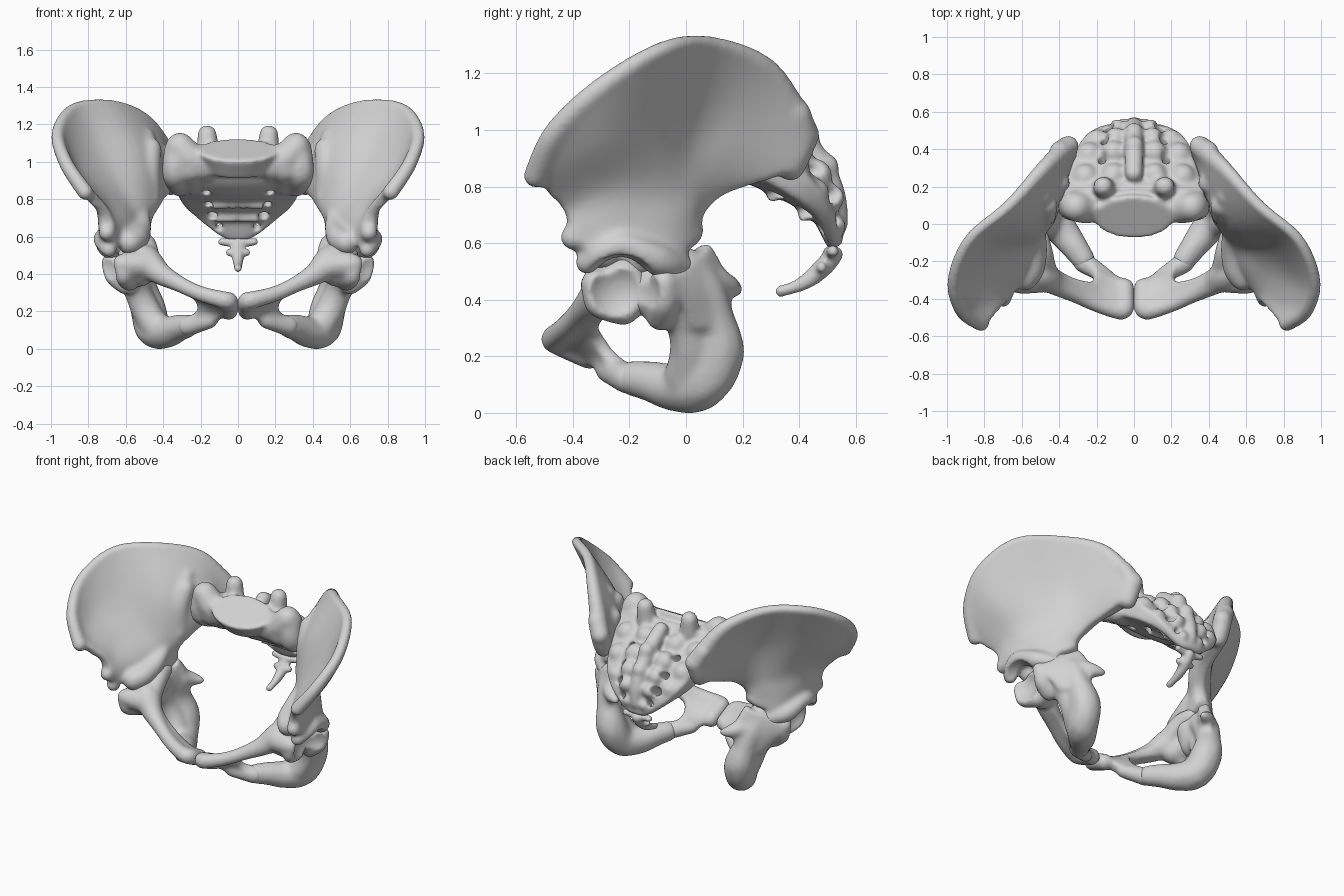
import bpy, bmesh, math
from mathutils import Vector, Matrix

bone = bpy.data.materials.new("bone_grey")
bone.diffuse_color = (0.65, 0.65, 0.65, 1)


def spline(pts, n):
    """Smooth curve through tuples of any length."""
    out = []
    for i in range(len(pts) - 1):
        quad = (pts[max(i - 1, 0)], pts[i], pts[i + 1], pts[min(i + 2, len(pts) - 1)])
        for k in range(n):
            t = k / n
            out.append(tuple(0.5 * (2 * b + (c - a) * t + (2 * a - 5 * b + 4 * c - d) * t * t
                                    + (3 * b - a - 3 * c + d) * t ** 3) for a, b, c, d in zip(*quad)))
    out.append(tuple(pts[-1]))
    return out


def plate(bm, rows):
    """Closed curved plate through a grid of (x, y, z, thickness)."""
    cols = [spline(c, 5) for c in zip(*[spline(r, 5) for r in rows])]
    m, n = len(cols), len(cols[0])
    P = [[Vector(p[:3]) for p in c] for c in cols]
    sides = ([], [])
    for i in range(m):
        for s in sides:
            s.append([])
        for j in range(n):
            du = P[min(i + 1, m - 1)][j] - P[max(i - 1, 0)][j]
            dv = P[i][min(j + 1, n - 1)] - P[i][max(j - 1, 0)]
            off = du.cross(dv).normalized() * cols[i][j][3] / 2
            sides[0][i].append(bm.verts.new(P[i][j] + off))
            sides[1][i].append(bm.verts.new(P[i][j] - off))
    for s in sides:
        for i in range(m - 1):
            for j in range(n - 1):
                bm.faces.new((s[i][j], s[i + 1][j], s[i + 1][j + 1], s[i][j + 1]))
    rim = [(i, 0) for i in range(m)] + [(m - 1, j) for j in range(1, n)]
    rim += [(i, n - 1) for i in range(m - 2, -1, -1)] + [(0, j) for j in range(n - 2, 0, -1)]
    a, b = sides
    for (i, j), (k, l) in zip(rim, rim[1:] + rim[:1]):
        bm.faces.new((a[i][j], a[k][l], b[k][l], b[i][j]))


def chain(bm, *pts, both=False):
    """Rounded limb made of overlapping balls (x, y, z, radius)."""
    for x, y, z, r in (spline(pts, 7) if len(pts) > 1 else pts):
        for s in ((1, -1) if both else (1,)):
            bmesh.ops.create_icosphere(bm, subdivisions=2, radius=r,
                                       matrix=Matrix.Translation((s * x, y, z)))


def add_object(name, bm):
    bmesh.ops.recalc_face_normals(bm, faces=bm.faces)
    me = bpy.data.meshes.new(name)
    bm.to_mesh(me)
    bm.free()
    ob = bpy.data.objects.new(name, me)
    bpy.context.collection.objects.link(ob)
    return ob


def finish(name, bm, cutter=None, mirror=False, smooth=18):
    """Fuse the pieces into one bone, cut hollows, smooth and bake."""
    ob = add_object(name, bm)

    def remesh():
        r = ob.modifiers.new("fuse", 'REMESH')
        r.mode, r.voxel_size = 'VOXEL', 0.01
    remesh()
    if cutter:
        s = ob.modifiers.new("blend", 'SMOOTH')
        s.factor, s.iterations = 0.5, smooth
        b = ob.modifiers.new("hollow", 'BOOLEAN')
        b.operation, b.object, b.solver = 'DIFFERENCE', cutter, 'EXACT'
        remesh()
    s = ob.modifiers.new("soften", 'SMOOTH')
    s.factor, s.iterations = 0.5, 5
    if mirror:
        ob.modifiers.new("mirror", 'MIRROR').use_mirror_merge = False
    bpy.context.view_layer.update()
    me = bpy.data.meshes.new_from_object(ob.evaluated_get(bpy.context.evaluated_depsgraph_get()))
    ob.modifiers.clear()
    ob.data = me
    me.materials.clear()
    me.materials.append(bone)
    for p in me.polygons:
        p.use_smooth = True
        p.material_index = 0
    return ob


# Hip socket cutter
bm = bmesh.new()
bmesh.ops.create_icosphere(bm, subdivisions=4, radius=0.14, matrix=Matrix.Translation((0.75, -0.23, 0.42)))
socket = add_object("socket_cutter", bm)
socket.hide_render = True

# Ilium: flared wing, rows from the socket roof up to the crest, front to back
bm = bmesh.new()
roof = [(.70, -.36, .56, .09), (.66, -.26, .57, .16), (.62, -.18, .57, .2), (.59, -.1, .56, .2),
        (.55, -.03, .57, .16), (.52, .02, .59, .11), (.49, .055, .63, .07)]
low = [(.70, -.41, .64, .08), (.69, -.32, .67, .12), (.66, -.22, .69, .15), (.61, -.12, .69, .16),
       (.55, -.04, .69, .15), (.51, .01, .69, .11), (.475, .045, .70, .06)]
mid = [(.71, -.43, .72, .06), (.74, -.35, .78, .06), (.73, -.24, .82, .07), (.65, -.12, .82, .09),
       (.55, -.03, .81, .13), (.475, .05, .79, .12), (.42, .15, .79, .07)]
high = [(.76, -.49, .79, .06), (.85, -.43, .89, .05), (.87, -.28, .98, .05), (.76, -.11, 1.04, .055),
        (.565, .02, 1.04, .11), (.45, .18, 1.0, .14), (.37, .36, .86, .1)]
crest = [(.82, -.535, .84, .07), (.925, -.465, 1.0, .07), (.97, -.3, 1.165, .07), (.885, -.08, 1.3, .06),
         (.68, .1, 1.32, .06), (.49, .30, 1.22, .08), (.35, .42, .99, .12)]
plate(bm, [roof, low, mid, high, crest])
chain(bm, *[tuple(.94 * c + .06 * h for c, h in zip(p[:3], q[:3])) + (r,) for p, q, r in
            zip(crest, high, (.046, .042, .038, .034, .032, .045, .06))])
# Joint face against the sacrum and the inner brim
chain(bm, (.47, .05, .84, .06), (.48, .06, .97, .07), (.465, .1, 1.07, .06))
chain(bm, (.52, .02, .86, .055), (.53, .03, .96, .06), (.52, .08, 1.06, .06), (.49, .15, 1.13, .05))
chain(bm, (.41, .2, .9, .07), (.40, .22, 1.02, .06))
chain(bm, (.47, .03, .8, .055), (.505, .01, .7, .05), (.52, -.04, .62, .05))
chain(bm, (.515, -.05, .72, .045), (.52, -.14, .64, .06), (.545, -.24, .59, .07), (.58, -.29, .57, .07))
# Socket rim and front spine
chain(bm, (.69, -.35, .53, .045), (.72, -.29, .565, .05), (.725, -.22, .59, .05), (.69, -.1, .54, .06), (.6, -.02, .51, .055))
chain(bm, (.57, -.15, .55, .08))
chain(bm, (.70, -.40, .62, .048))
chain(bm, (.36, .37, .87, .055), (.36, .405, .97, .06), (.40, .39, 1.06, .055))
finish("ilium", bm, socket, True)

# Ischium: body, sit bone, ramus, spine and rear socket wall
bm = bmesh.new()
chain(bm, (.55, -.02, .51, .085), (.53, .05, .44, .085), (.51, .095, .33, .08), (.48, .11, .21, .1),
      (.45, .05, .105, .1), (.38, -.04, .09, .088), (.32, -.12, .11, .075), (.27, -.19, .122, .065))
chain(bm, (.57, -.05, .42, .09), (.54, 0, .32, .075), (.50, .02, .22, .08), (.45, .0, .13, .08))
plate(bm, [[(.49, .06, .60, .07), (.56, .02, .55, .09), (.65, -.06, .49, .1)],
           [(.45, .13, .46, .07), (.56, .06, .43, .09), (.66, -.05, .42, .09)],
           [(.47, .13, .29, .08), (.55, .08, .29, .08), (.585, .01, .31, .08)]])
chain(bm, (.49, .1, .46, .06), (.45, .15, .445, .045), (.40, .18, .435, .025))
chain(bm, (.68, -.08, .46, .055), (.66, -.08, .39, .055), (.60, -.09, .34, .055))
chain(bm, (.54, -.11, .5, .09), (.57, -.12, .42, .09))
finish("ischium", bm, socket, True)

# Pubis: broad flat rami around the opening, and front socket wall
bm = bmesh.new()
outer = [(.48, -.33, .45, .08), (.31, -.42, .34, .06), (.12, -.48, .275, .07), (.05, -.44, .25, .08),
         (.05, -.34, .2, .08), (.15, -.27, .125, .06), (.27, -.205, .08, .07)]
inner = [(.42, -.25, .385, .08), (.32, -.29, .345, .06), (.24, -.31, .29, .05), (.22, -.3, .26, .05),
         (.215, -.28, .22, .05), (.23, -.25, .19, .06), (.27, -.2, .165, .07)]
plate(bm, [outer, inner])
chain(bm, (.57, -.22, .47, .09), (.50, -.26, .47, .09), (.42, -.32, .405, .065), (.31, -.38, .345, .047),
      (.2, -.43, .295, .045), (.08, -.465, .262, .05), (.05, -.455, .257, .052))
chain(bm, (.048, -.44, .25, .055), (.05, -.34, .205, .055))
chain(bm, (.15, -.28, .15, .045), (.27, -.205, .122, .06))
chain(bm, (.505, -.06, .57, .05), (.495, -.15, .55, .065), (.475, -.25, .47, .065))
chain(bm, (.50, -.30, .45, .07), (.56, -.30, .45, .075), (.62, -.32, .455, .055))
chain(bm, (.62, -.32, .45, .05), (.61, -.31, .385, .05), (.58, -.22, .365, .06))
chain(bm, (.52, -.25, .41, .08), (.57, -.24, .43, .09), (.56, -.17, .42, .08))
finish("pubis", bm, socket, True)

# Cutter for the paired sacral openings
bm = bmesh.new()
tilt = Vector((0, .8, .5)).to_track_quat('Z', 'Y').to_matrix().to_4x4()
for x, y, z, r in ((.17, .25, .88, .022), (.155, .36, .80, .023), (.135, .44, .725, .028), (.1, .49, .66, .02)):
    for s in (1, -1):
        bmesh.ops.create_cone(bm, cap_ends=True, segments=20, radius1=r, radius2=r, depth=.36,
                              matrix=Matrix.Translation((s * x, y, z)) @ tilt)
openings = add_object("opening_cutter", bm)
openings.hide_render = True

# Sacrum: curved tapering shield (half width, y, z, thickness)
bm = bmesh.new()
levels = [(.37, .11, 1.03, .2), (.37, .18, .94, .21), (.33, .305, .87, .18), (.29, .415, .79, .14),
          (.22, .485, .71, .095), (.13, .515, .63, .07), (.06, .53, .585, .055)]
plate(bm, [[(u * w, y, z, t * (1 - .35 * u * u)) for u in (-1, -.5, 0, .5, 1)] for w, y, z, t in levels])
# Upper end plate, tilted forward
bmesh.ops.create_cone(bm, cap_ends=True, segments=40, radius1=.17, radius2=.22, depth=.13,
                      matrix=Matrix.Translation((0, .065, 1.01)) @ Matrix.Rotation(.5, 4, 'X')
                      @ Matrix.Diagonal((1, .6, 1, 1)))
# Side wings and upper joint knobs
chain(bm, (.18, .1, .98, .09), (.26, .09, 1.02, .09), (.31, .09, 1.08, .08), both=True)
chain(bm, (.32, .1, 1.06, .08), (.335, .1, .94, .075), (.31, .22, .88, .07), both=True)
chain(bm, (.25, .1, .97, .09), (.24, .2, .9, .08), both=True)
chain(bm, (.16, .19, 1.05, .065), (.165, .20, 1.145, .055), both=True)
# Rear ridges and bumps
chain(bm, (0, .27, 1.06, .05), (0, .40, .96, .055), (0, .48, .86, .05), (0, .525, .76, .045), (0, .54, .66, .035))
for p in ((0, .42, .975, .055), (0, .495, .87, .05)):
    chain(bm, p)
for p in ((.11, .26, .98, .07), (.11, .38, .91, .07), (.10, .46, .84, .06), (.09, .515, .76, .05),
          (.06, .535, .66, .035), (.26, .25, .96, .075), (.24, .37, .87, .07), (.2, .46, .78, .05)):
    chain(bm, p, both=True)
# Front ridges between the fused segments
for x, y, z in ((.15, .185, .855), (.14, .305, .765), (.11, .415, .695)):
    chain(bm, (-x, y, z, .024), (x, y, z, .024))
finish("sacrum", bm, openings, smooth=14)

# Coccyx: tail bones curving forward
bm = bmesh.new()
chain(bm, (0, .525, .56, .032), (0, .49, .52, .036), (0, .44, .475, .031), (0, .39, .447, .024), (0, .335, .43, .022))
chain(bm, (0, .51, .565, .028), (.09, .52, .572, .021), both=True)
chain(bm, (0, .475, .51, .028), (.05, .48, .515, .02), both=True)
finish("coccyx", bm)

for cutter in (socket, openings):
    bpy.data.objects.remove(cutter)
